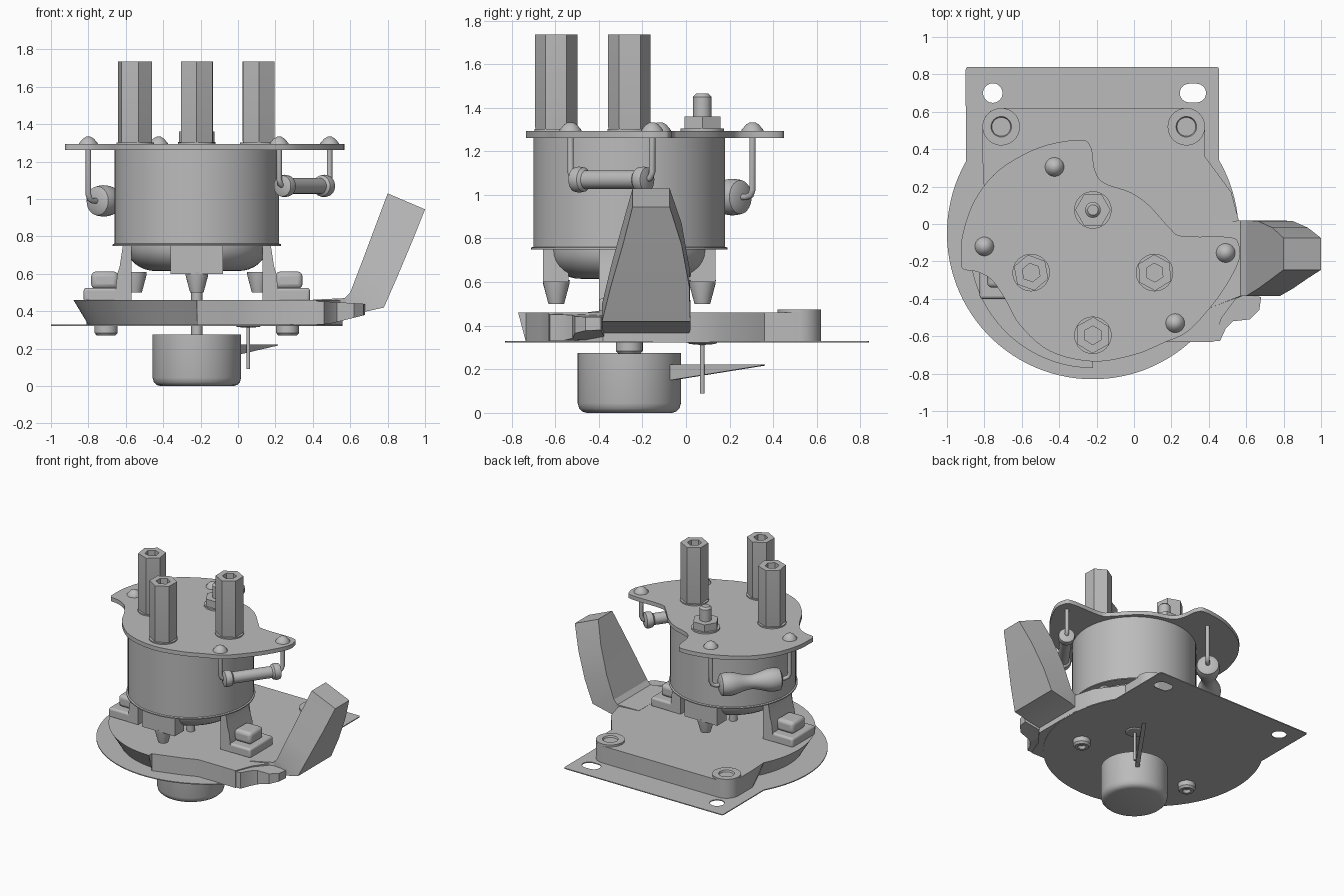
import bpy, bmesh, math
from mathutils import Vector

cube = bpy.data.objects.get("Cube")
if cube:
    bpy.data.objects.remove(cube, do_unlink=True)

grey = bpy.data.materials.new("plain grey")
grey.use_nodes = True
tone = (0.5, 0.5, 0.5, 1)
grey.diffuse_color = tone
grey.node_tree.nodes["Principled BSDF"].inputs["Base Color"].default_value = tone

CX, CY = -0.22, -0.26        # main axis


def finish(name, bm, angle=32):
    bmesh.ops.remove_doubles(bm, verts=bm.verts, dist=1e-5)
    bmesh.ops.recalc_face_normals(bm, faces=bm.faces)
    me = bpy.data.meshes.new(name)
    bm.to_mesh(me)
    bm.free()
    me.materials.append(grey)
    me.shade_smooth()
    me.set_sharp_from_angle(angle=math.radians(angle))
    ob = bpy.data.objects.new(name, me)
    bpy.context.scene.collection.objects.link(ob)
    return ob


def loft(name, rings, angle=32):
    """Skin a list of equal rings and cap both ends."""
    bm = bmesh.new()
    rows = [[bm.verts.new(p) for p in r] for r in rings]
    n = len(rows[0])
    for a, b in zip(rows, rows[1:]):
        for i in range(n):
            j = (i + 1) % n
            bm.faces.new((a[i], a[j], b[j], b[i]))
    caps = [bm.faces.new(rows[0]), bm.faces.new(rows[-1])]
    bmesh.ops.triangulate(bm, faces=caps)
    return finish(name, bm, angle)


def prism(name, outline, z0, z1):
    return loft(name, [[(x, y, z) for x, y in outline] for z in (z0, z1)])


def box(name, x0, x1, y0, y1, z0, z1, bevel=0):
    ob = prism(name, [(x0, y0), (x1, y0), (x1, y1), (x0, y1)], z0, z1)
    if bevel:
        mod = ob.modifiers.new("soft edges", "BEVEL")
        mod.width, mod.segments = bevel, 3
    return ob


def lathe(name, profile, start, axis=(0, 0, 1), segs=40, turn=0.0):
    """Turn (radius, distance) pairs about an axis from start."""
    q = Vector(axis).to_track_quat('Z', 'Y')
    rings = []
    for r, h in profile:
        r = max(r, 0.0005)
        ring = []
        for k in range(segs):
            a = turn + math.tau * k / segs
            ring.append(Vector(start) + q @ Vector((r * math.cos(a), r * math.sin(a), h)))
        rings.append(ring)
    return loft(name, rings)


def arc(cx, cy, r, a0, a1, n=24):
    return [(cx + r * math.cos(math.radians(a0 + (a1 - a0) * i / n)),
             cy + r * math.sin(math.radians(a0 + (a1 - a0) * i / n))) for i in range(n + 1)]


def smooth_loop(pts, steps=5):
    out, n = [], len(pts)
    for i in range(n):
        p0, p1, p2, p3 = (Vector(pts[(i + k) % n]) for k in (-1, 0, 1, 2))
        for s in range(steps):
            t = s / steps
            out.append(tuple(0.5 * (2 * p1 + (p2 - p0) * t + (2 * p0 - 5 * p1 + 4 * p2 - p3) * t * t
                                    + (3 * p1 - p0 - 3 * p2 + p3) * t ** 3)))
    return out


# Thin base sheet: disc joined to a square tab with two holes
sheet = arc(CX, -0.05, 0.78, 150.5, 390, 72) + [(0.455, 0.34)]
sheet += arc(0.44, 0.825, 0.015, 0, 90, 4) + arc(-0.885, 0.825, 0.015, 90, 180, 4)
slot = arc(0.335, 0.7, 0.05, -90, 90, 12) + arc(0.295, 0.7, 0.05, 90, 270, 12)
bm = bmesh.new()
edges = []
for loop in (sheet, arc(-0.755, 0.7, 0.052, 0, 350, 35), slot):
    vs = [bm.verts.new((x, y, 0.322)) for x, y in loop]
    edges += [bm.edges.new((vs[i - 1], vs[i])) for i in range(len(vs))]
bmesh.ops.triangle_fill(bm, edges=edges, use_beauty=True)
up = bmesh.ops.extrude_face_region(bm, geom=bm.faces[:])
bmesh.ops.translate(bm, vec=(0, 0, 0.007),
                    verts=[v for v in up["geom"] if isinstance(v, bmesh.types.BMVert)])
finish("base_sheet", bm)

# Base casting, undercut along the round front-left edge
flare = arc(CX, -0.11, 0.66, 152, 270, 40)
rest = [(CX, -0.735), (0.0, -0.67), (0.1, -0.63), (0.42, -0.63), (0.47, -0.5), (0.56, -0.38),
        (0.56, 0.02), (0.52, 0.17), (0.38, 0.36)]
rest += arc(0.28, 0.52, 0.1, 0, 90, 8) + arc(-0.71, 0.52, 0.1, 90, 180, 8) + [(-0.81, 0.35)]
low = arc(CX, -0.11, 0.58, 152, 270, 40)
loft("base_casting", [[(x, y, 0.327) for x, y in low + rest],
                      [(x, y, 0.46) for x, y in flare + rest]])
for side, x in (("right", -0.71), ("left", 0.28)):
    lathe(side + "_back_boss", [(0.1, 0.33), (0.1, 0.475), (0.055, 0.475), (0.05, 0.463), (0, 0.463)],
          (x, 0.52, 0))

# Ragged lug at the front of the spout
lug = [(0.38, -0.63), (0.46, -0.625), (0.49, -0.56), (0.53, -0.52), (0.62, -0.51),
       (0.67, -0.46), (0.68, -0.39), (0.5, -0.37)]
loft("spout_lug", [[(x, y, 0.33 + max(0, x - 0.48) * 0.25) for x, y in lug],
                   [(x, y, 0.455 - max(0, x - 0.42) * 0.06) for x, y in lug]])

# Upswept spout: top x, top z, bottom x, bottom z, front y, back y
stations = [(0.40, 0.462, 0.46, 0.332, -0.45, 0.0), (0.57, 0.47, 0.60, 0.38, -0.385, 0.02),
            (0.60, 0.50, 0.78, 0.42, -0.385, 0.02), (0.665, 0.67, 0.85, 0.58, -0.345, 0.015),
            (0.74, 0.87, 0.93, 0.77, -0.29, -0.02), (0.80, 1.03, 1.0, 0.945, -0.245, -0.075)]
loft("spout", [[(tx, y0, tz), (bx, y0, bz), (bx, y1, bz), (tx, y1, tz)]
               for tx, tz, bx, bz, y0, y1 in stations], 20)

# Motor housing and the rounded dish under it
lathe("motor_housing", [(0.36, 0.75), (0.45, 0.75), (0.45, 0.758), (0.44, 0.762), (0.44, 1.268)],
      (CX, CY, 0), segs=72)
lathe("housing_dish", [(0.2, 0.615)] + [(0.22 + 0.155 * math.sin(a), 0.745 - 0.13 * math.cos(a))
      for a in (i * math.pi / 16 for i in range(9))] + [(0.375, 0.76)], (CX, CY, 0), segs=60)

# Front and back blocks, and conical stud ends under the housing
for label, s in (("front", -1), ("back", 1)):
    ys = sorted((CY + s * 0.28, CY + s * 0.395))
    box(label + "_block", CX - 0.14, CX + 0.14, *ys, 0.6, 0.755)
posts = [(CX - 0.33, CY), (CX + 0.33, CY), (CX, CY - 0.335)]
for x, y in posts + [(CX, CY + 0.335)]:
    lathe("stud_end", [(0.062, 0.61), (0.06, 0.59), (0.036, 0.5), (0, 0.5)], (x, y, 0), segs=24)

# Bolted feet on both sides
for label, s in (("right", -1), ("left", 1)):
    def span(a, b):
        return sorted((CX + s * a, CX + s * b))
    box(label + "_foot_flange", *span(0.36, 0.605), CY - 0.14, CY + 0.14, 0.45, 0.525, 0.015)
    box(label + "_foot_nut", *span(0.42, 0.565), CY - 0.08, CY + 0.08, 0.52, 0.612, 0.025)
    loft(label + "_foot_leg", [[(CX + s * x, y, z) for x, z in
         ((0.35, 0.46), (0.44, 0.46), (0.425, 0.6), (0.4, 0.68), (0.395, 0.755), (0.35, 0.755))]
         for y in (CY - 0.14, CY + 0.14)])
    lathe(label + "_foot_bolt", [(0.02, 0.29), (0.03, 0.27), (0.05, 0.27), (0.062, 0.285), (0.062, 0.325)],
          (CX + s * 0.485, CY, 0), segs=24)

# Top plate with lobes
lobes = [(-0.925, -0.18), (-0.915, -0.05), (-0.85, 0.13), (-0.72, 0.29), (-0.505, 0.41), (-0.29, 0.45),
         (-0.23, 0.41), (-0.21, 0.29), (-0.16, 0.22), (-0.02, 0.17), (0.08, 0.10), (0.19, -0.02),
         (0.26, -0.065), (0.51, -0.07), (0.56, -0.11), (0.56, -0.2), (0.48, -0.35), (0.38, -0.48),
         (0.28, -0.58), (0.16, -0.635), (0.0, -0.7), (CX, -0.735), (-0.45, -0.68), (-0.61, -0.54),
         (-0.69, -0.4), (-0.76, -0.3), (-0.84, -0.255), (-0.915, -0.24)]
prism("top_plate", smooth_loop(lobes), 1.262, 1.293)

# Tall hexagonal posts with bored tops
for (x, y), turn in zip(posts, (0.7, 0.55, 0.5)):
    lathe("hex_post", [(0.09, 1.28), (0.097, 1.31), (0.097, 1.735), (0.05, 1.735), (0.05, 1.62), (0, 1.62)],
          (x, y, 0), segs=6, turn=turn)
    lathe("post_collar", [(0.1, 1.28), (0.1, 1.302), (0, 1.302)], (x, y, 0))

# Nut and threaded stud at the back of the plate
lathe("stud_washer", [(0.1, 1.28), (0.1, 1.305), (0, 1.305)], (CX, 0.075, 0))
lathe("stud_nut", [(0.095, 1.3), (0.095, 1.36), (0, 1.36)], (CX, 0.075, 0), segs=6)
lathe("stud", [(0.042, 1.3), (0.042, 1.45), (0.028, 1.465), (0, 1.465)], (CX, 0.075, 0), segs=24)

# Wired spools hung between pairs of domed rivets
def hung_spool(name, a, b, z, wire_gap, profile):
    a, b = Vector(a), Vector(b)
    d = (b - a).normalized()
    for p in (a, b):
        lathe(name + "_rivet", [(0.052, 1.285), (0.05, 1.298), (0.03, 1.322), (0.012, 1.333), (0, 1.333)],
              (p.x, p.y, 0), segs=24)
    for p, s in ((a, 1), (b, -1)):
        cu = bpy.data.curves.new(name + "_wire", "CURVE")
        cu.dimensions = "3D"
        cu.bevel_depth, cu.bevel_resolution = 0.015, 3
        path = [(0, 1.28), (0, z + 0.035), (0.01, z + 0.01), (0.035, z), (wire_gap + 0.05, z)]
        sp = cu.splines.new("POLY")
        sp.points.add(len(path) - 1)
        for pt, (t, h) in zip(sp.points, path):
            q = p + d * t * s
            pt.co = (q.x, q.y, h, 1)
        cu.materials.append(grey)
        bpy.context.scene.collection.objects.link(bpy.data.objects.new(name + "_wire", cu))
    length = (b - a).length - 2 * wire_gap
    st = a + d * wire_gap
    lathe(name + "_body", [(r, t * length) for r, t in profile], (st.x, st.y, z), (d.x, d.y, 0), segs=28)


hung_spool("small_spool", (0.22, -0.53), (0.49, -0.155), 1.07, 0.02,
           [(0.03, 0), (0.056, 0.02), (0.06, 0.07), (0.056, 0.13), (0.042, 0.16),
            (0.042, 0.84), (0.056, 0.87), (0.06, 0.93), (0.056, 0.98), (0.03, 1)])
wave = [(0.05, 0)] + [(0.068 + 0.016 * math.cos(math.tau * (t - 0.14) / 0.72), t)
                      for t in (0.03 + i * 0.94 / 20 for i in range(21))] + [(0.05, 1)]
hung_spool("large_spool", (-0.8, -0.12), (-0.425, 0.305), 0.99, 0.06, wave)

# Shaft, lower cup, radial pointer and hanging pin
lathe("shaft", [(0.03, 0.2), (0.03, 0.62)], (CX, CY, 0), segs=24)
lathe("lower_cup", [(0, 0), (0.195, 0), (0.215, 0.006), (0.23, 0.02), (0.237, 0.045), (0.237, 0.275), (0, 0.275)],
      (CX, CY, 0), segs=56)
out = Vector((0.42, 0.61, 0)).normalized()
flat = Vector((-out.y, out.x, 0)) * 0.015
hub = Vector((CX, CY, 0))
edge = [hub + out * 0.2 + Vector((0, 0, 0.145)), hub + out * 0.745 + Vector((0, 0, 0.217)),
        hub + out * 0.745 + Vector((0, 0, 0.222)), hub + out * 0.2 + Vector((0, 0, 0.222))]
loft("pointer", [[p - flat for p in edge], [p + flat for p in edge]])
lathe("pin", [(0.01, 0.09), (0.01, 0.312), (0.06, 0.316), (0.07, 0.324)], (0.055, 0.075, 0), segs=24)
